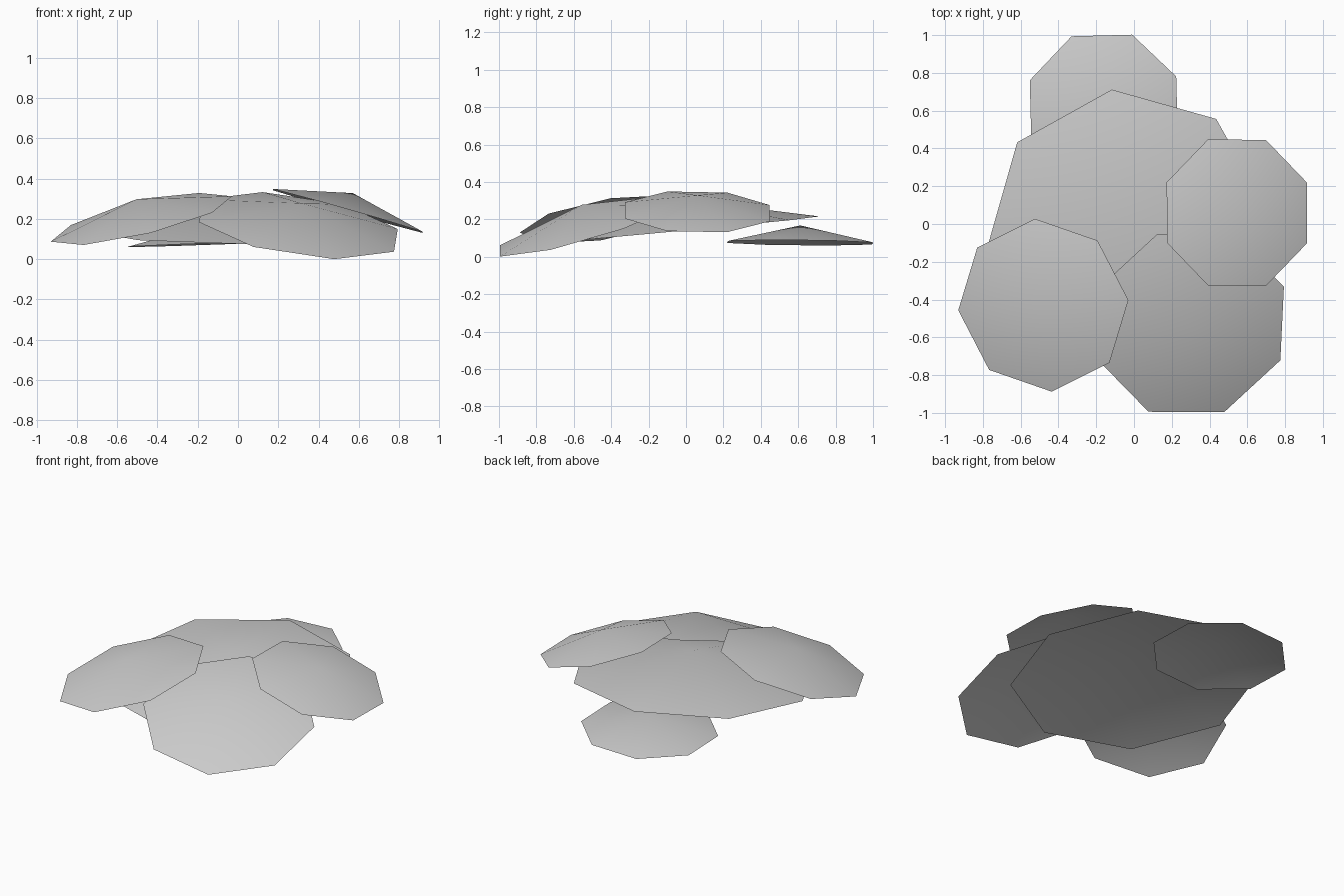
import bpy, bmesh, math
from mathutils import Matrix, Vector

cube = bpy.data.objects.get("Cube")
if cube:
    bpy.data.objects.remove(cube, do_unlink=True)

# Single plain grey
grey = bpy.data.materials.new("light_grey")
grey.use_nodes = True
color = (0.6, 0.6, 0.6, 1)
grey.diffuse_color = color
grey.node_tree.nodes["Principled BSDF"].inputs["Base Color"].default_value = color


def leaf_pad(name, center, radius, spin, slope_x, slope_y, sides=8, rise=0.22):
    """Shallow open cone, spun on its axis, then leaned to the given slopes."""
    bm = bmesh.new()
    bmesh.ops.create_circle(bm, cap_ends=True, cap_tris=True,
                            segments=sides, radius=1)
    # Put the first rim corner on local +x, so that spin is exact
    rim = max(bm.verts, key=lambda v: v.co.length)
    start = math.atan2(rim.co.y, rim.co.x)
    for v in bm.verts:
        if v.co.length < 0.5:
            v.co.z = rise
    bm.normal_update()
    flipped = [f for f in bm.faces if f.normal.z < 0]
    bmesh.ops.reverse_faces(bm, faces=flipped)
    up = Vector((0, 0, 1))
    axis = Vector((-slope_x, -slope_y, 1)).normalized()
    lean = up.rotation_difference(axis).to_matrix().to_4x4()
    turn = Matrix.Rotation(math.radians(spin) - start, 4, "Z")
    bm.transform(Matrix.Translation(center) @ lean @ turn @ Matrix.Scale(radius, 4))
    for f in bm.faces:
        f.smooth = True
    mesh = bpy.data.meshes.new(name)
    bm.to_mesh(mesh)
    bm.free()
    mesh.materials.append(grey)
    obj = bpy.data.objects.new(name, mesh)
    bpy.context.collection.objects.link(obj)


# Overlapping pads: large middle one with four smaller ones around it
leaf_pad("main_pad", (-0.03, -0.03, 0.145), 0.75, 6.7, -0.01, 0.094)
leaf_pad("back_pad", (-0.16, 0.61, 0.075), 0.42, 24, 0.035, -0.01)
leaf_pad("left_pad", (0.545, 0.06, 0.24), 0.418, 22.5, -0.285, -0.02)
leaf_pad("right_pad", (-0.48, -0.43, 0.2), 0.465, 4.5, 0.24, 0.176)
leaf_pad("front_pad", (0.3, -0.525, 0.167), 0.53, 21, -0.15, 0.297)
